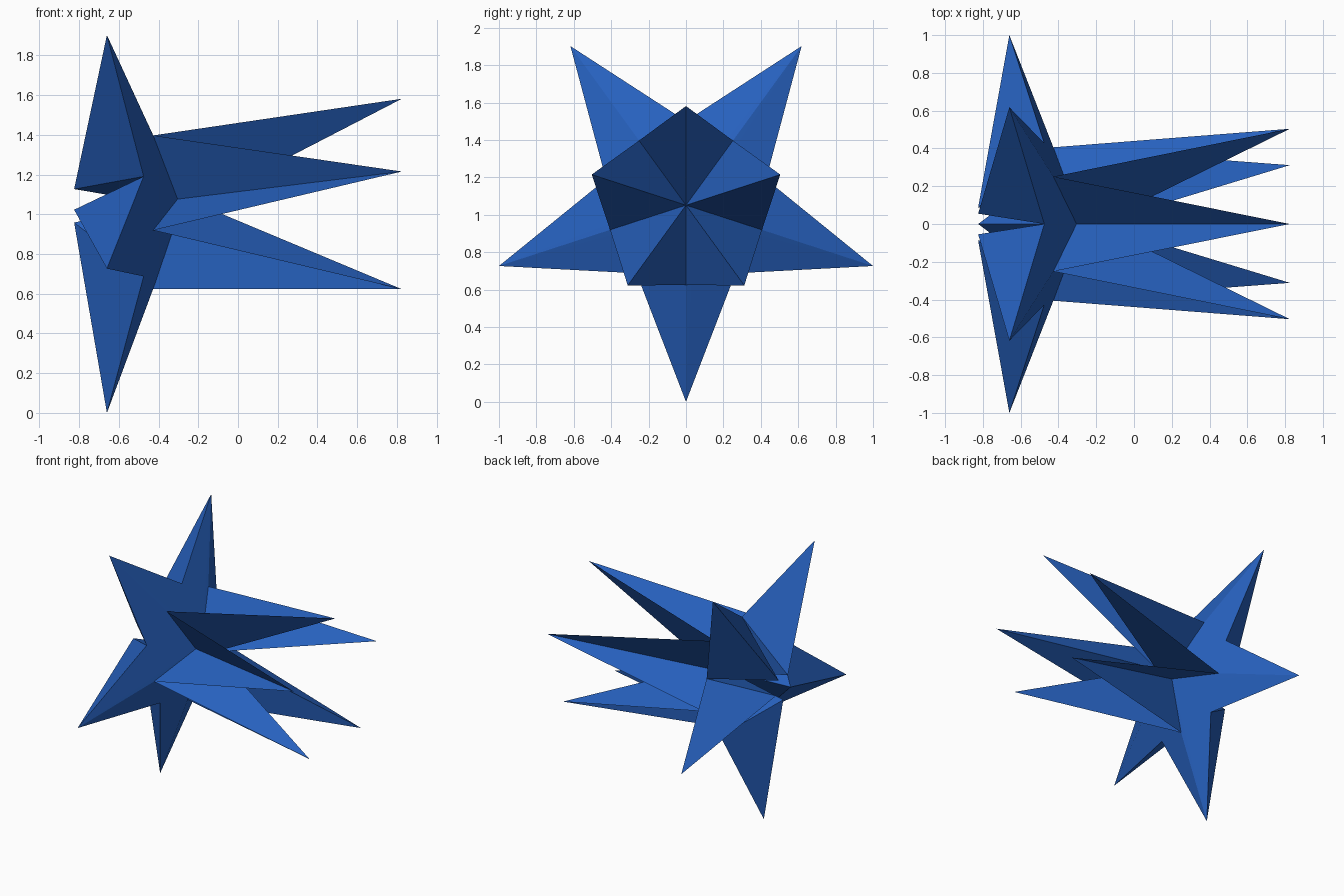
import bpy, bmesh, math

if "Cube" in bpy.data.objects:
    bpy.data.objects.remove(bpy.data.objects["Cube"])

R = 1 / math.cos(math.radians(18))   # tip radius that gives a width of 2
ZC = R                               # height of the axis (one tip touches the ground)

# Profile points: (position along the axis, radius)
STAR_TIP = (-0.66, R)
NOTCH = (-0.475, 0.45)
BACK_TIP = (-0.825, 0.093)
BACK_PIT = (-0.38, 0.0)
CLAW_TIP = (0.825, 0.53)
CLAW_CORNER = (-0.427, 0.427)
CLAW_VALLEY = (-0.304, 0.08)
CLAW_CENTRE = (-0.20, 0.0)

blue = bpy.data.materials.new("blue")
blue.diffuse_color = (0.02, 0.12, 0.52, 1)
blue.use_nodes = True
blue.node_tree.nodes["Principled BSDF"].inputs["Base Color"].default_value = blue.diffuse_color


def point(p, degrees):
    """Place a profile point around the x axis."""
    a = math.radians(degrees)
    return (p[0], p[1] * math.cos(a), ZC + p[1] * math.sin(a))


bm = bmesh.new()


def triangle(*pts):
    bm.faces.new([bm.verts.new(p) for p in pts])


# Ten mirrored sectors: half a star arm and half a forward claw each
for k in range(5):
    arm = 54 + 72 * k
    for side in (1, -1):
        mid = arm + 36 * side
        tip, back = point(STAR_TIP, arm), point(BACK_TIP, arm)
        corner, notch = point(CLAW_CORNER, arm), point(NOTCH, mid)
        valley, claw = point(CLAW_VALLEY, mid), point(CLAW_TIP, mid)
        pit, centre = point(BACK_PIT, 0), point(CLAW_CENTRE, 0)
        # star arm: front plane, back slope, inner slope
        triangle(corner, tip, valley)
        triangle(valley, tip, notch)
        triangle(tip, back, notch)
        triangle(back, pit, notch)
        # claw: grooved outer side and ridged inner side
        triangle(claw, corner, valley)
        triangle(claw, centre, corner)

bmesh.ops.remove_doubles(bm, verts=bm.verts[:], dist=0.0005)
bmesh.ops.recalc_face_normals(bm, faces=bm.faces[:])

mesh = bpy.data.meshes.new("spiked_star")
bm.to_mesh(mesh)
bm.free()
mesh.materials.append(blue)
star = bpy.data.objects.new("spiked_star", mesh)
bpy.context.collection.objects.link(star)
